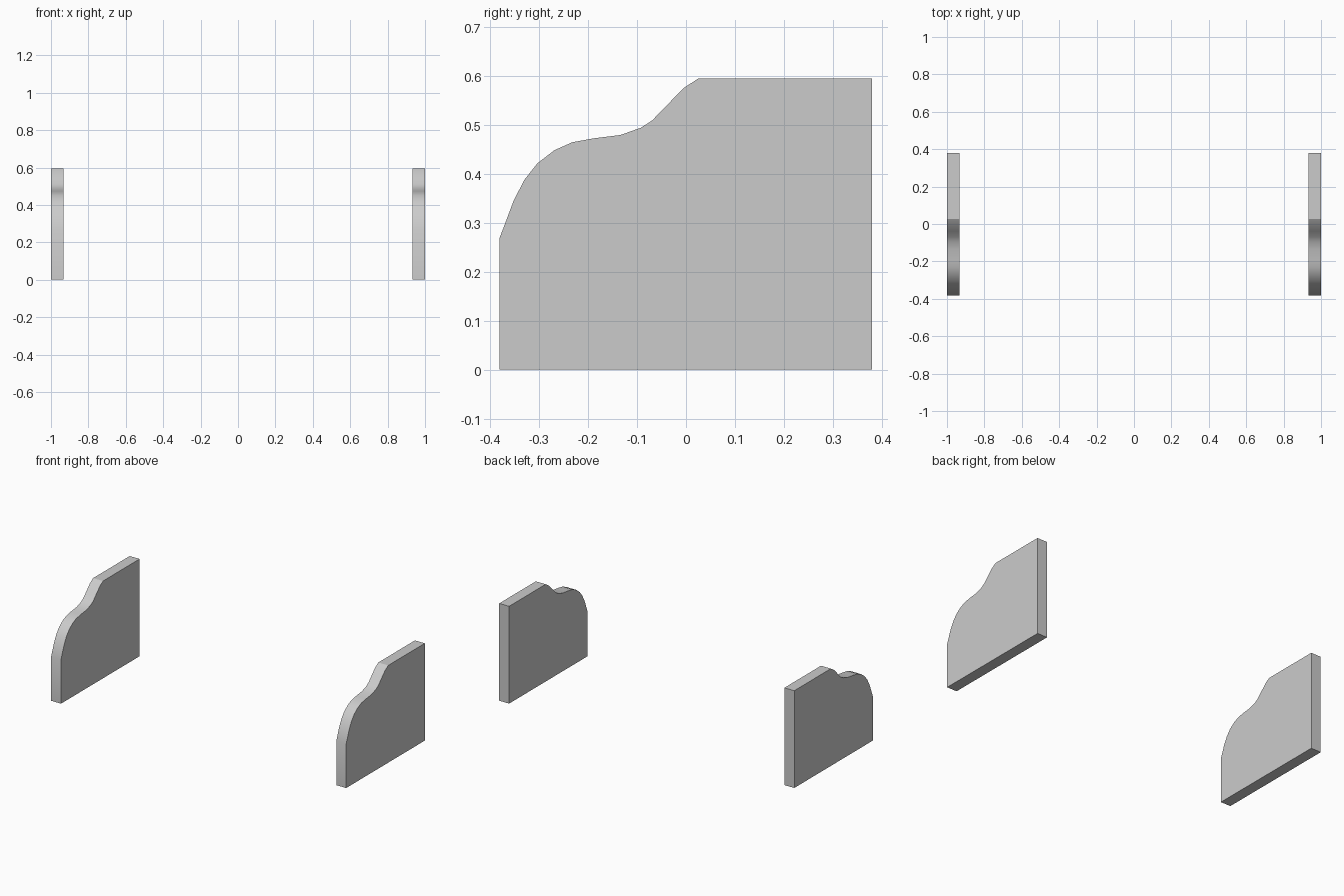
import bpy, bmesh

if "Cube" in bpy.data.objects:
    bpy.data.objects.remove(bpy.data.objects["Cube"])

OUTER, THICK = 1.0, 0.067

# Side outline (y, z): straight base and back, stepped S-curve front
PROFILE = [(0.38, 0), (0.38, 0.596), (0.026, 0.596), (-0.005, 0.576),
           (-0.038, 0.542), (-0.069, 0.51), (-0.092, 0.495), (-0.134, 0.48),
           (-0.19, 0.473), (-0.233, 0.465), (-0.269, 0.449), (-0.304, 0.422),
           (-0.33, 0.389), (-0.352, 0.347), (-0.381, 0.27), (-0.381, 0)]


def panel(name, x0):
    # Fill the outline and extrude it along x
    bm = bmesh.new()
    face = bm.faces.new([bm.verts.new((x0, y, z)) for y, z in PROFILE])
    res = bmesh.ops.extrude_face_region(bm, geom=[face])
    verts = [g for g in res["geom"] if isinstance(g, bmesh.types.BMVert)]
    bmesh.ops.translate(bm, verts=verts, vec=(THICK, 0, 0))
    bmesh.ops.recalc_face_normals(bm, faces=bm.faces)
    mesh = bpy.data.meshes.new(name)
    bm.to_mesh(mesh)
    bm.free()
    obj = bpy.data.objects.new(name, mesh)
    bpy.context.collection.objects.link(obj)
    # Smooth the curved edge, keep corners sharp
    bpy.ops.object.select_all(action='DESELECT')
    obj.select_set(True)
    bpy.context.view_layer.objects.active = obj
    bpy.ops.object.shade_smooth_by_angle(angle=0.5)


# Matching pair of side panels
for name, x0 in (("left_side_panel", -OUTER), ("right_side_panel", OUTER - THICK)):
    panel(name, x0)
